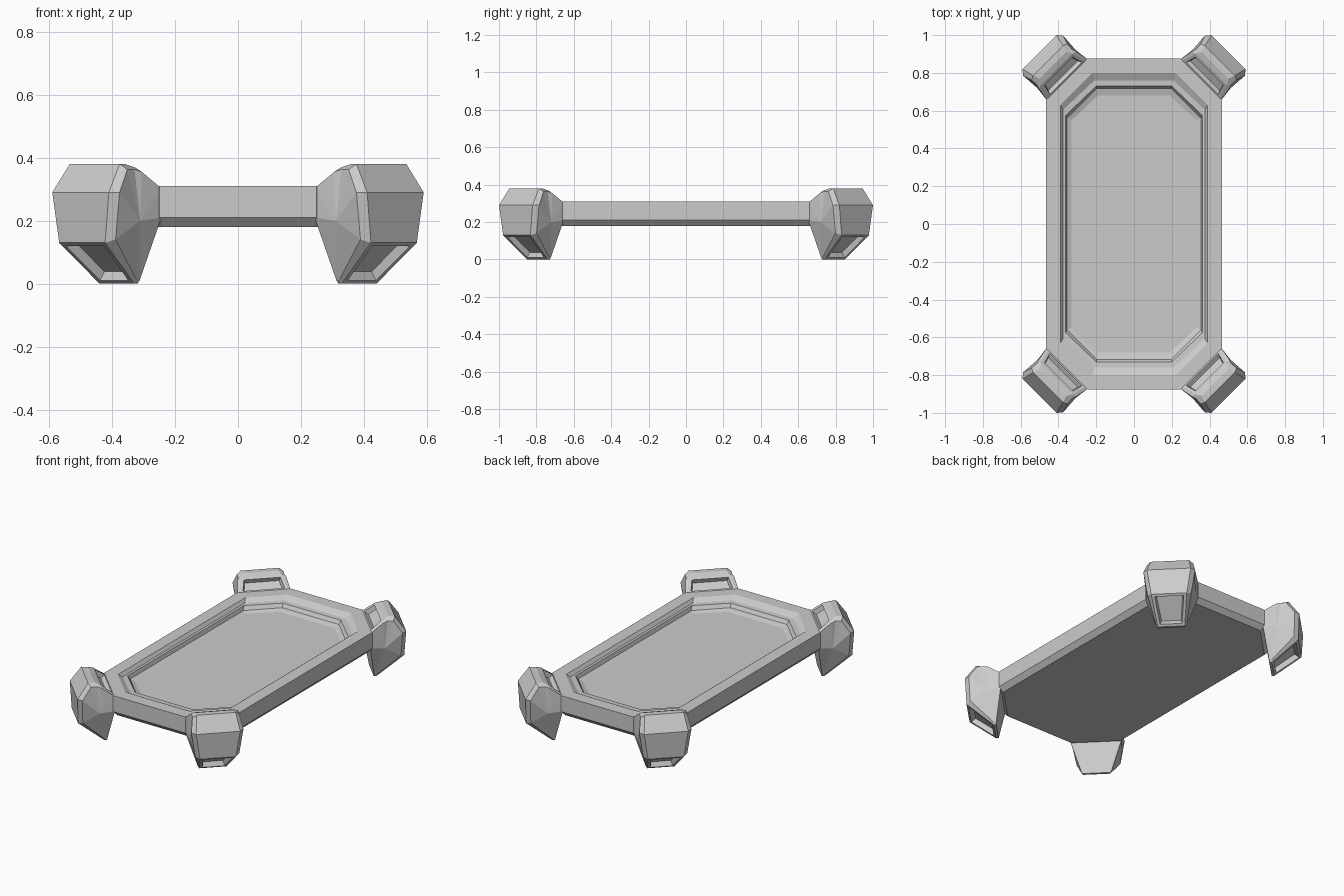
import bpy, bmesh, math

if "Cube" in bpy.data.objects:
    bpy.data.objects.remove(bpy.data.objects["Cube"])

R2 = math.sqrt(0.5)


def finish(bm, name):
    me = bpy.data.meshes.new(name)
    bm.to_mesh(me)
    bm.free()
    ob = bpy.data.objects.new(name, me)
    bpy.context.collection.objects.link(ob)
    return ob


def bridge(bm, a, b):
    n = len(a)
    return [bm.faces.new((a[i], a[(i + 1) % n], b[(i + 1) % n], b[i])) for i in range(n)]


# Tray: stacked octagon rings (half x, half y, corner x, corner y, z)
rings = [
    (0.44, 0.85, 0.24, 0.65, 0.18),
    (0.467, 0.877, 0.25, 0.66, 0.21),
    (0.467, 0.877, 0.25, 0.66, 0.31),
    (0.39, 0.80, 0.22, 0.63, 0.31),
    (0.375, 0.76, 0.21, 0.605, 0.29),
    (0.362, 0.73, 0.20, 0.575, 0.288),
    (0.354, 0.717, 0.197, 0.56, 0.265),
    (0.33, 0.68, 0.19, 0.55, 0.255),
]
bm = bmesh.new()
loops = []
for x, y, cx, cy, z in rings:
    pts = [(cx, -y), (x, -cy), (x, cy), (cx, y), (-cx, y), (-x, cy), (-x, -cy), (-cx, -y)]
    loops.append([bm.verts.new((px, py, z)) for px, py in pts])
for a, b in zip(loops, loops[1:]):
    bridge(bm, a, b)
bm.faces.new(loops[0])
bm.faces.new(loops[-1])
bmesh.ops.recalc_face_normals(bm, faces=bm.faces)
finish(bm, "tray")

# Corner leg: profile (outward s, height z, half width t), central and side loops
core = [(-0.01, 0.305, 0.14), (0.07, 0.368, 0.118), (0.10, 0.38, 0.10), (0.137, 0.38, 0.112),
        (0.20, 0.29, 0.127), (0.193, 0.13, 0.103), (0.037, 0.0, 0.078), (0.022, 0.0, 0.078),
        (-0.01, 0.20, 0.14)]
side = [(-0.01, 0.303, 0.153), (0.065, 0.355, 0.14), (0.09, 0.363, 0.132), (0.125, 0.363, 0.135),
        (0.175, 0.29, 0.15), (0.17, 0.14, 0.127), (0.036, 0.012, 0.088), (0.022, 0.012, 0.088),
        (-0.01, 0.21, 0.153)]


def place(bm, s, z, t):
    return bm.verts.new((0.3585 + (s + t) * R2, 0.7685 + (s - t) * R2, z))


bm = bmesh.new()
sections = []
for prof, sgn in ((side, -1), (core, -1), (core, 1), (side, 1)):
    sections.append([place(bm, s, z, t * sgn) for s, z, t in prof])
strips = [bridge(bm, a, b) for a, b in zip(sections, sections[1:])]

# Side walls fan out from a slightly raised ridge point
for loop, sgn in ((sections[0], -1), (sections[-1], 1)):
    mid = place(bm, 0.075, 0.20, 0.143 * sgn)
    for i in range(len(loop)):
        bm.faces.new((loop[i], loop[(i + 1) % len(loop)], mid))
bmesh.ops.recalc_face_normals(bm, faces=bm.faces)

# Recessed panels on the inner top slope and on the sloping foot
for face, rim, depth in ((strips[1][0], 0.016, 0.025), (strips[1][5], 0.016, 0.03)):
    bmesh.ops.inset_individual(bm, faces=[face], thickness=rim, use_even_offset=True)
    bmesh.ops.inset_individual(bm, faces=[face], thickness=0.008, depth=-depth, use_even_offset=True)

legs = finish(bm, "corner_legs")
mod = legs.modifiers.new("mirror", 'MIRROR')
mod.use_axis = (True, True, False)
mod.use_mirror_merge = False
